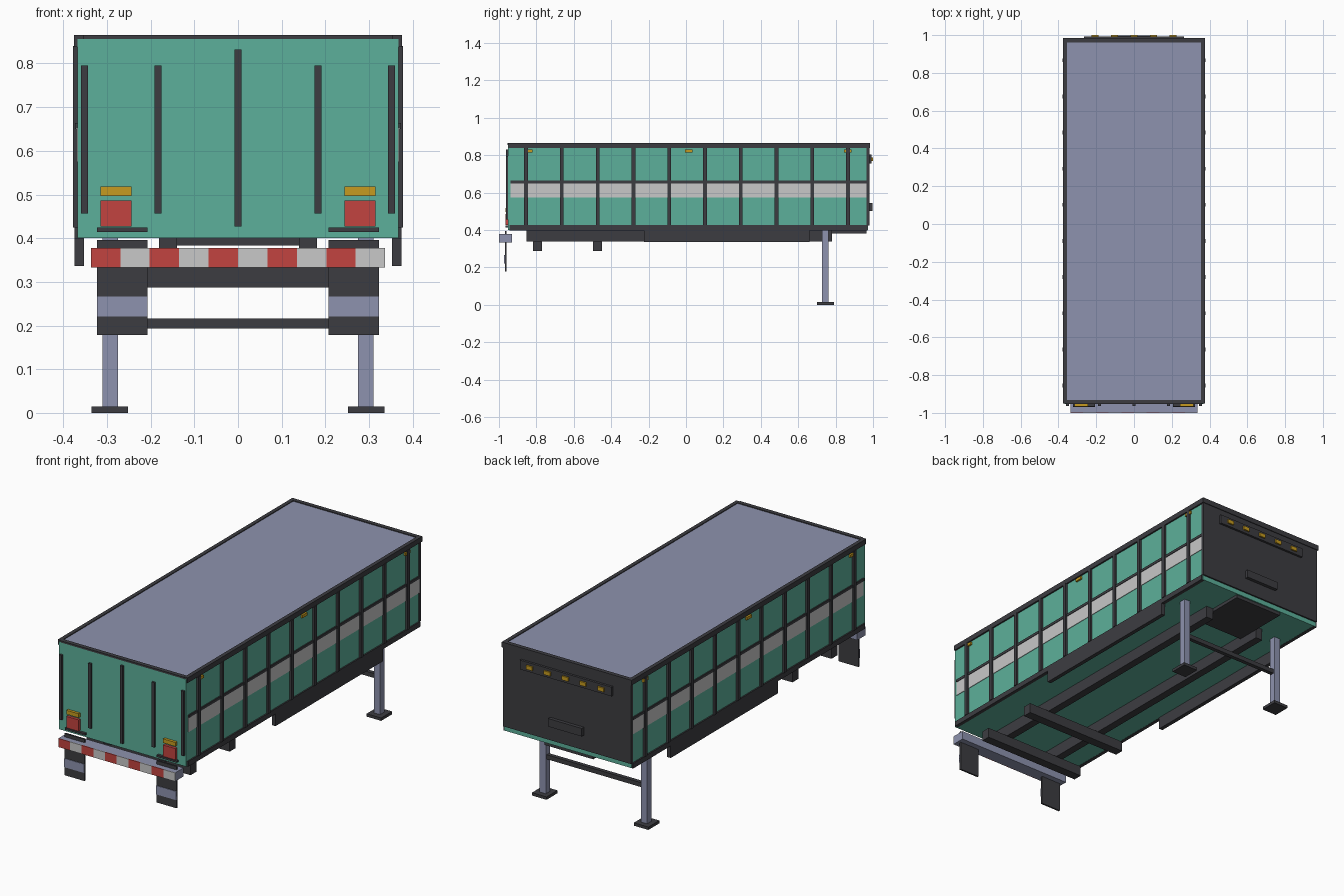
import bpy, bmesh


def material(name, rgb):
    m = bpy.data.materials.new(name)
    m.diffuse_color = (*rgb, 1)
    return m


GREEN = material("green_paint", (0.108, 0.434, 0.325))
DARK = material("dark_trim", (0.046, 0.046, 0.053))
STEEL = material("blue_grey_steel", (0.27, 0.29, 0.425))
WHITE = material("pale_stripe", (0.58, 0.58, 0.58))
RED = material("red_reflector", (0.54, 0.056, 0.05))
AMBER = material("amber_lens", (0.57, 0.33, 0.014))


def box(name, mat, x, y, z, mirror=False):
    """Box from (min, max) ranges; optionally mirrored across x = 0."""
    bm = bmesh.new()
    bmesh.ops.create_cube(bm, size=1)
    for v in bm.verts:
        v.co = [r[0] if c < 0 else r[1] for c, r in zip(v.co, (x, y, z))]
    me = bpy.data.meshes.new(name)
    bm.to_mesh(me)
    bm.free()
    me.materials.append(mat)
    ob = bpy.data.objects.new(name, me)
    bpy.context.collection.objects.link(ob)
    if mirror:
        ob.modifiers.new("mirror", 'MIRROR')
    return ob


def around(c, half):
    return (c - half, c + half)


# Cargo body, roof and nose wall
box("cargo_body", GREEN, (-0.367, 0.367), (-0.952, 0.972), (0.40, 0.856))
box("roof_panel", STEEL, (-0.357, 0.357), (-0.934, 0.964), (0.85, 0.861))
box("nose_wall", DARK, (-0.37, 0.37), (0.965, 0.98), (0.425, 0.86))

# Top rails and side bottom rails
box("top_side_rail", DARK, (0.355, 0.375), (-0.95, 0.984), (0.838, 0.865), True)
box("top_rear_rail", DARK, (-0.355, 0.355), (-0.954, -0.932), (0.856, 0.865))
box("top_nose_rail", DARK, (-0.355, 0.355), (0.962, 0.984), (0.838, 0.865))
box("bottom_side_rail", DARK, (0.355, 0.374), (-0.943, 0.97), (0.399, 0.426), True)

# Side stripe, belt strip, ribs and marker lamps
box("side_stripe", WHITE, (0.364, 0.370), (-0.937, 0.967), (0.575, 0.652), True)
box("side_belt", DARK, (0.364, 0.373), (-0.937, 0.967), (0.650, 0.664), True)
for i in range(10):
    box("side_rib", DARK, (0.36, 0.378), around(-0.855 + i * 0.1913, 0.01),
        (0.425, 0.84), True)
for y in (-0.84, 0.015, 0.865):
    box("side_marker_lamp", AMBER, (0.365, 0.3765), around(y, 0.02), (0.816, 0.831), True)

# Rear door ribs, sill seam
for x in (0.183, 0.352):
    box("door_rib", DARK, around(x, 0.008), (-0.963, -0.95), (0.457, 0.795), True)
box("door_centre_rib", DARK, (-0.008, 0.008), (-0.963, -0.95), (0.427, 0.832))

# Tail lamps
box("tail_lamp", RED, (0.244, 0.315), (-0.966, -0.95), (0.427, 0.486), True)
box("turn_lamp", AMBER, (0.244, 0.315), (-0.966, -0.95), (0.497, 0.518), True)
box("lamp_shelf", DARK, (0.207, 0.323), (-0.966, -0.95), (0.414, 0.424), True)

# Striped rear bumper
box("rear_bumper", STEEL, (-0.337, 0.337), (-0.997, -0.93), (0.333, 0.378))
for i in range(10):
    x0 = -0.337 + i * 0.0674
    box("bumper_reflector", WHITE if i % 2 else RED, (x0, x0 + 0.0674),
        (-1.0, -0.995), (0.333, 0.378))

# Mud flaps with pale band
box("mud_flap", DARK, (0.207, 0.323), (-0.969, -0.960), (0.178, 0.396), True)
box("mud_flap_band", STEEL, (0.207, 0.323), (-0.972, -0.966), (0.221, 0.267), True)

# Underframe
box("chassis_rail", DARK, (0.14, 0.181), (-0.853, 0.78), (0.338, 0.402), True)
for y in (-0.795, -0.473):
    box("cross_beam", DARK, (-0.30, 0.30), around(y, 0.024), (0.287, 0.34))
box("coupling_plate", DARK, (-0.14, 0.14), (0.66, 0.965), (0.383, 0.402))
box("side_skirt", DARK, (0.353, 0.374), (-0.225, 0.66), (0.336, 0.402), True)

# Landing gear
box("landing_leg", STEEL, (0.275, 0.31), (0.728, 0.763), (0.012, 0.402), True)
box("landing_foot", DARK, (0.252, 0.336), (0.70, 0.79), (0, 0.015), True)
box("landing_brace", DARK, (-0.28, 0.28), (0.735, 0.756), (0.193, 0.216))

# Nose lamp bar and connector box
box("nose_lamp_bar", DARK, (-0.265, 0.265), (0.978, 0.992), (0.755, 0.803))
for i in range(-2, 3):
    box("nose_lamp", AMBER, around(i * 0.103, 0.018), (0.985, 1.0), (0.769, 0.789))
box("nose_connector_box", DARK, (-0.097, 0.097), (0.978, 0.998), (0.503, 0.545))
